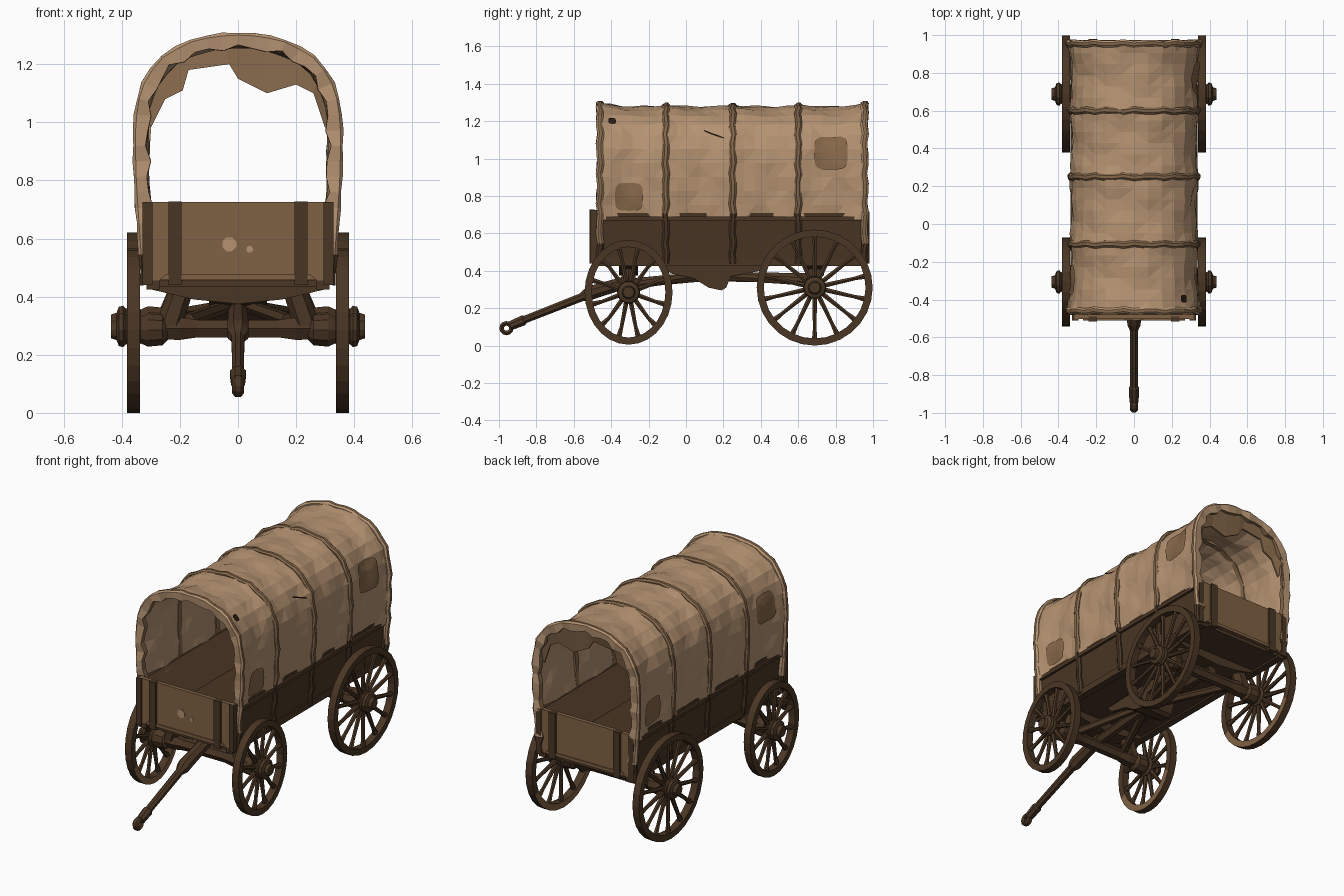
import bpy, bmesh, math
from mathutils import Vector

if "Cube" in bpy.data.objects:
    bpy.data.objects.remove(bpy.data.objects["Cube"])


def mat(name, r, g, b):
    m = bpy.data.materials.new(name)
    m.diffuse_color = [((c / 255 + .055) / 1.055) ** 2.4 for c in (r, g, b)] + [1]
    m.use_nodes = True
    m.node_tree.nodes["Principled BSDF"].inputs["Base Color"].default_value = m.diffuse_color
    return m


CANVAS = mat("pale canvas", 180, 146, 113)
HOOP = mat("worn canvas", 132, 103, 74)
PATCH = mat("patch brown", 134, 103, 72)
BOARD = mat("mid wood", 128, 97, 68)
DARK = mat("dark wood", 74, 54, 36)
HOLE = mat("tear black brown", 40, 28, 18)


def finish(name, bm, mats, rule=None, recalc=True):
    if recalc:
        bmesh.ops.recalc_face_normals(bm, faces=bm.faces)
    bm.normal_update()
    if rule:
        for f in bm.faces:
            f.material_index = rule(f.calc_center_median(), f.normal)
    me = bpy.data.meshes.new(name)
    bm.to_mesh(me)
    bm.free()
    for m in mats:
        me.materials.append(m)
    ob = bpy.data.objects.new(name, me)
    bpy.context.collection.objects.link(ob)
    return ob


def skin(bm, rings, closed=True, caps=True):
    """Join successive rings of points into a surface."""
    vs = [[bm.verts.new(p) for p in r] for r in rings]
    n = len(vs[0])
    for a, b in zip(vs, vs[1:]):
        for i in range(n if closed else n - 1):
            j = (i + 1) % n
            bm.faces.new((a[i], a[j], b[j], b[i]))
    if caps:
        bm.faces.new(vs[0])
        bm.faces.new(vs[-1])


def prism(name, pts, y0, y1, m, rule=None):
    bm = bmesh.new()
    skin(bm, [[(x, y, z) for x, z in pts] for y in (y0, y1)])
    return finish(name, bm, m if isinstance(m, list) else [m], rule)


def box(name, x0, x1, y0, y1, z0, z1, m):
    return prism(name, [(x0, z0), (x1, z0), (x1, z1), (x0, z1)], y0, y1, m)


def tube(bm, path, radii, n=8):
    d = (Vector(path[-1]) - Vector(path[0])).normalized()
    a = d.cross(Vector((1, 0, 0)) if abs(d.x) < .9 else Vector((0, 1, 0))).normalized()
    b = d.cross(a)
    skin(bm, [[Vector(p) + r * (a * math.cos(2 * math.pi * (i + .5) / n) + b * math.sin(2 * math.pi * (i + .5) / n))
               for i in range(n)] for p, r in zip(path, radii)])


# ---- wheels with rim, tapered spokes and turned hub
def wheel(name, s, cy, cz, ry, rz, spokes):
    bm = bmesh.new()
    n, t = 28, .038
    sec = [(.338, 1, 0), (.382, 1, 0), (.382, 1, t), (.338, 1, t)]
    rings = []
    for k in range(n + 1):
        a = 2 * math.pi * k / n
        rings.append([(s * x, cy + (ry - d) * math.cos(a), cz + (rz - d) * math.sin(a)) for x, _, d in sec])
    skin(bm, rings, caps=False)
    bmesh.ops.remove_doubles(bm, verts=bm.verts, dist=.0005)
    finish(name + "_rim", bm, [DARK, BOARD], lambda c, nn: 1 if nn.x * s < -.7 and c.z < cz - .1 else 0)
    bm = bmesh.new()
    for k in range(spokes):
        a = 2 * math.pi * (k + .5) / spokes
        c, q = math.cos(a), math.sin(a)
        tube(bm, [(s * .36, cy + .03 * c, cz + .03 * q),
                  (s * .36, cy + (ry - .09) * c, cz + (rz - .09) * q),
                  (s * .36, cy + (ry - .03) * c, cz + (rz - .03) * q)], [.015, .011, .017], 6)
    finish(name + "_spokes", bm, [DARK])
    bm = bmesh.new()
    prof = [(.24, .035), (.26, .055), (.31, .06), (.335, .048), (.345, .06), (.378, .06),
            (.385, .05), (.395, .062), (.41, .058), (.418, .036), (.437, .03)]
    tube(bm, [(s * x, cy, cz) for x, r in prof], [r for x, r in prof], 10)
    finish(name + "_hub", bm, [DARK])


for s, side in ((-1, "left"), (1, "right")):
    wheel(side + "_front_wheel", s, -.307, .285, .235, .28, 12)
    wheel(side + "_rear_wheel", s, .688, .31, .31, .31, 14)

# ---- undercarriage: axles, bolsters, reach pole, braces
for name, y, z in (("front", -.307, .29), ("rear", .688, .31)):
    bm = bmesh.new()
    tube(bm, [(x, y, z) for x in (-.33, -.2, -.14, .14, .2, .33)], [.04, .045, .035, .035, .045, .04], 6)
    finish(name + "_axle", bm, [DARK])
    prism(name + "_bolster", [(-.31, .455), (-.3, .425), (-.15, .39), (0, .375), (.15, .39), (.3, .425), (.31, .455)],
          y - .05, y + .05, DARK)
    for s in (-1, 1):
        bm = bmesh.new()
        tube(bm, [(s * .24, y, z), (s * .19, y, .44)], [.045, .04], 6)
        finish(name + "_bolster_post", bm, [DARK])
bm = bmesh.new()
tube(bm, [(0, -.33, .33), (0, .1, .37), (0, .7, .36)], [.03, .03, .03], 6)
for s in (-1, 1):
    tube(bm, [(s * .03, .2, .37), (s * .19, .67, .34)], [.022, .024], 6)
    tube(bm, [(s * .03, .05, .37), (s * .17, -.29, .32)], [.022, .024], 6)
finish("reach_pole_and_braces", bm, [DARK])
bm = bmesh.new()
belly = [(-.12, .425), (-.08, .385), (.04, .36), (.12, .31), (.19, .295), (.215, .31), (.24, .37), (.4, .40), (.42, .44)]
skin(bm, [[(x, y, z) for y, z in belly] for x in (-.1, .1)])
finish("underslung_sling", bm, [DARK])

# ---- draw tongue with end ring
bm = bmesh.new()
tube(bm, [(0, -.3, .345), (0, -.5, .285), (0, -.53, .27), (0, -.56, .258), (0, -.86, .14), (0, -.87, .135), (0, -.94, .105)],
     [.035, .04, .038, .024, .022, .03, .026], 8)
rings = []
for k in range(13):
    a = 2 * math.pi * k / 12
    rings.append([(.02 * math.cos(b), -.96 + (.026 + .014 * math.sin(b)) * math.cos(a),
                   .093 + (.026 + .014 * math.sin(b)) * math.sin(a)) for b in [i * math.pi / 3 for i in range(6)]])
skin(bm, rings, caps=False)
bmesh.ops.remove_doubles(bm, verts=bm.verts, dist=.0003)
finish("tongue", bm, [DARK])

# ---- bed: floor, leaning side walls, end boards with battens
box("bed_floor", -.3, .3, -.49, .955, .435, .465, DARK)
for s in (-1, 1):
    prism("side_wall", [(s * .275, .44), (s * .305, .44), (s * .325, .71), (s * .298, .71)], -.49, .955,
          [DARK, BOARD], lambda c, n, s=s: 1 if n.x * s < -.7 else 0)
    box("side_sill", s * .27, s * .315, -.5, .965, .425, .465, DARK)
for d, y, top, name in ((-1, -.49, .725, "front"), (1, .955, .715, "rear")):
    prism(name + "_board", [(-.295, .455), (.295, .455), (.315, top), (-.315, top)], y - .012, y + .012, BOARD)
    prism(name + "_lower_trim", [(-.27, .458), (.27, .458), (.25, .476), (-.25, .476)], y, y + d * .02, BOARD)
    for s in (-1, 1):
        box(name + "_batten", s * .195, s * .24, y, y + d * .025, .44, top + .003, DARK)
        box(name + "_corner_post", s * .295, s * .328, y - .02, y + .02, .44, top, DARK)
for x, z, r in ((-.03, .58, .026), (.04, .563, .012)):
    bm = bmesh.new()
    tube(bm, [(x, -.498, z), (x, -.505, z)], [r, r], 8)
    finish("front_board_worn_spot", bm, [CANVAS])

# ---- canvas cover: arched section, sagging between hoops
half = [(.33, .675), (.338, .8), (.342, .95), (.334, 1.06), (.305, 1.15), (.25, 1.215), (.17, 1.262), (.08, 1.284), (0, 1.288)]
arch = [(-x, z) for x, z in half] + half[-2::-1]
long_arch = [(-.314, .44)] + arch + [(.314, .44)]
HOOPS = [-.46, -.108, .25, .6, .955]


def along(pts, u):
    lens = [math.dist(a, b) for a, b in zip(pts, pts[1:])]
    d = min(max(u, 0), 1) * sum(lens)
    for a, b, l in zip(pts, pts[1:], lens):
        if d <= l + 1e-9:
            return Vector((a[0] + (b[0] - a[0]) * d / l, a[1] + (b[1] - a[1]) * d / l))
        d -= l
    return Vector(pts[-1])


def arch_point(pts, u, y, off):
    p = along(pts, u)
    t = (along(pts, u + .02) - along(pts, u - .02)).normalized()
    end = .012 * max(0, abs(y - .25) - .55) / .16   # flare at both ends
    p += Vector((-t.y, t.x)) * (off + min(end, .012))
    return Vector((p.x, y, p.y))


def cover_point(u, y, off=0):
    k = (y - HOOPS[0]) / .354
    sag = -.012 * abs(math.sin(math.pi * k))
    wrinkle = .004 * math.sin(31 * y + 17 * u) + .004 * math.sin(43 * u - 19 * y)
    return arch_point(arch, u, y, off + sag + wrinkle)


bm = bmesh.new()
NU = 22
rings = []
for j in range(25):
    y = -.465 + 1.43 * j / 24
    us = [i / NU for i in range(NU + 1)]
    rings.append([cover_point(u, y) for u in us] + [cover_point(u, y, -.018) for u in reversed(us)])
skin(bm, rings)
bmesh.ops.triangulate(bm, faces=bm.faces)
finish("canvas_cover", bm, [CANVAS])

# hoops: canvas-wrapped above the bed, dark stakes beside it
for h in HOOPS:
    end = h in (HOOPS[0], HOOPS[-1])
    bm = bmesh.new()
    rings = []
    for i in range(41):
        wob = .005 * math.sin(i * 2.3 + h * 9)
        inner = -.042 - wob * 2 if end else -.026
        rings.append([arch_point(long_arch, i / 40, h + dy + wob, o) for dy, o in
                      ((-.015, inner), (.015, inner), (.018, 0), (.008, .009 + wob / 2), (-.008, .009 + wob / 2), (-.018, 0))])
    skin(bm, rings)
    lim = .56 if end else .69
    finish("cover_hoop", bm, [HOOP, DARK, CANVAS],
           lambda c, n, e=end, l=lim: 1 if c.z < l else (2 if e and abs(n.y) > .5 else 0))

# dark hem rail where the cover meets the bed
for s in (-1, 1):
    box("hem_rail", s * .318, s * .337, -.47, .95, .668, .69, DARK)

# ragged curtain hanging inside the rear opening
bm = bmesh.new()
low = [(-.3, .98), (-.25, 1.08), (-.19, 1.11), (-.17, 1.18), (-.03, 1.2), (.0, 1.15), (.1, 1.1), (.2, 1.13), (.26, 1.1), (.3, .98)]
up = [(-.325, 1.05), (-.3, 1.14), (-.24, 1.21), (-.17, 1.25), (-.05, 1.28), (.0, 1.28), (.1, 1.27), (.2, 1.24), (.28, 1.17), (.325, 1.05)]
skin(bm, [[(a[0], .925, a[1]), (b[0], .945, b[1]), (b[0], .955, b[1]), (a[0], .935, a[1])] for a, b in zip(low, up)])
finish("rear_curtain", bm, [HOOP])


# ---- sewn patches and tears lying on the cover
def u_at(z):
    lo, hi = .5, 1
    for _ in range(30):
        m = (lo + hi) / 2
        lo, hi = (m, hi) if along(arch, m).y > z else (lo, m)
    return lo


def patch(name, side, cy, cz, ry, rz, m, slope=0):
    bm = bmesh.new()
    rings = []
    for r in (.05, .35, .7, 1):
        ring = []
        for k in range(16):
            c, q = math.cos(k * math.pi / 8), math.sin(k * math.pi / 8)
            y = cy + r * ry * math.copysign(abs(c) ** .5, c)
            u = u_at(cz + r * rz * math.copysign(abs(q) ** .5, q) + slope * (y - cy))
            ring.append(cover_point(u if side > 0 else 1 - u, y, .007))
        rings.append(ring)
    skin(bm, rings, caps=False)
    bm.faces.new(bm.verts[:16])
    bmesh.ops.recalc_face_normals(bm, faces=bm.faces)
    if sum(f.normal.x for f in bm.faces) * side < 0:
        bmesh.ops.reverse_faces(bm, faces=bm.faces)
    finish(name, bm, [m], recalc=False)


for s, y, z, r in ((1, -.305, .795, .075), (1, .775, 1.03, .09), (-1, .8, .81, .08), (-1, -.29, 1.02, .085)):
    patch("cover_patch", s, y, z, r, r, PATCH)
patch("cover_hole", 1, -.395, 1.2, .02, .016, HOLE)
patch("cover_tear", 1, .15, 1.13, .055, .004, HOLE, -.4)
